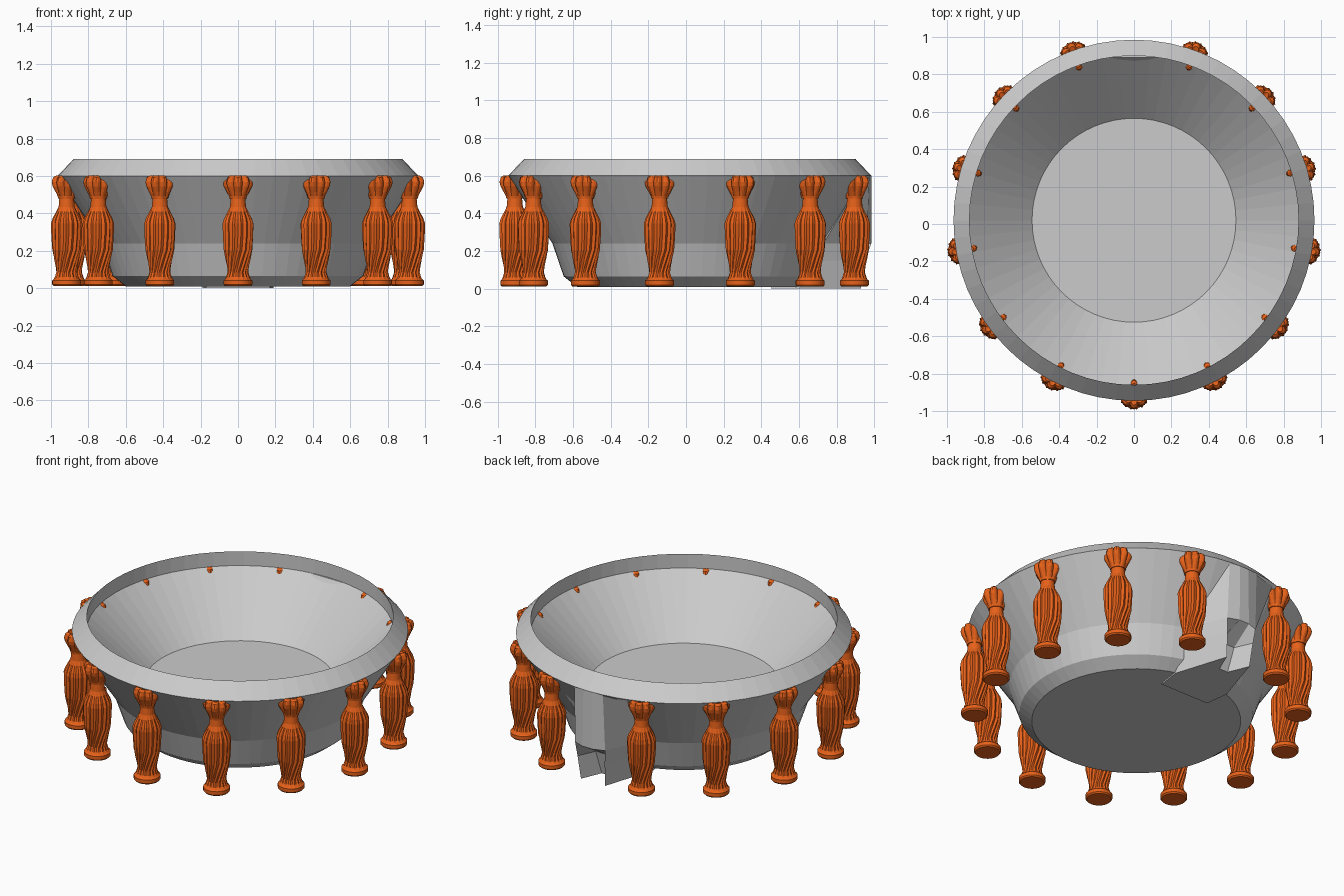
import bpy, bmesh, math
from math import sin, cos, pi, radians

if "Cube" in bpy.data.objects:
    bpy.data.objects.remove(bpy.data.objects["Cube"])

CY = 0.02          # basin centre along y
orange = bpy.data.materials.new("terracotta")
orange.diffuse_color = (0.8, 0.12, 0.01, 1)
orange.use_nodes = True
orange.node_tree.nodes["Principled BSDF"].inputs["Base Color"].default_value = orange.diffuse_color


def finish(name, bm, mat=None):
    bmesh.ops.remove_doubles(bm, verts=bm.verts, dist=1e-5)
    bmesh.ops.recalc_face_normals(bm, faces=bm.faces)
    me = bpy.data.meshes.new(name)
    bm.to_mesh(me)
    bm.free()
    ob = bpy.data.objects.new(name, me)
    bpy.context.collection.objects.link(ob)
    if mat:
        me.materials.append(mat)
    return ob


def loft(bm, rings, caps=True):
    """Skin a list of closed rings of points."""
    vs = [[bm.verts.new(p) for p in ring] for ring in rings]
    n = len(vs[0])
    for a, b in zip(vs, vs[1:]):
        for i in range(n):
            j = (i + 1) % n
            bm.faces.new((a[i], a[j], b[j], b[i]))
    if caps:
        bm.faces.new(vs[0][::-1])
        bm.faces.new(vs[-1])


# basin: outer wall, bevelled rim, upright inner lip, sloping bowl and floor
profile = [(0.60, 0.01), (0.67, 0.065), (0.73, 0.24), (0.965, 0.60),
           (0.88, 0.69), (0.88, 0.60), (0.545, 0.28)]
bm = bmesh.new()
N = 64
loft(bm, [[(r * cos(2 * pi * i / N), CY + r * sin(2 * pi * i / N), z)
           for i in range(N)] for r, z in profile])
basin = finish("basin", bm)

# back pier: half outlines (inner, wing, front, notch) at four heights
levels = [
    (0.00, (0.17, 0.45), (0.19, 0.60), (0.085, 0.93), (0.03, 0.80)),
    (0.15, (0.17, 0.55), (0.20, 0.69), (0.095, 0.95), (0.045, 0.84)),
    (0.24, (0.17, 0.65), (0.21, 0.73), (0.105, 0.96), (0.035, 0.985)),
    (0.60, (0.20, 0.89), (0.25, 0.945), (0.10, 0.975), (0.03, 0.985)),
]
rings = []
for z, *half in levels:
    rings.append([(x, y, z) for x, y in half] +
                 [(-x, y, z) for x, y in reversed(half)])
bm = bmesh.new()
loft(bm, rings)
bmesh.ops.triangulate(bm, faces=[f for f in bm.faces if len(f.verts) > 4])
finish("back_pier", bm)

# baluster leg: (radius, height, flute depth, twist in degrees)
body = [
    (0.070, 0.012, 0, 0), (0.077, 0.020, 0, 0), (0.077, 0.042, 0, 0),
    (0.068, 0.050, 0, 0), (0.064, 0.060, 0.10, 0), (0.056, 0.085, 0.12, 0),
    (0.058, 0.110, 0.12, 8), (0.068, 0.160, 0.12, 20),
    (0.077, 0.205, 0.12, 30), (0.082, 0.280, 0.12, 33),
    (0.084, 0.345, 0.12, 33), (0.076, 0.372, 0.10, 33),
    (0.056, 0.410, 0.08, 33), (0.043, 0.435, 0, 33), (0.039, 0.480, 0, 33),
]
M = 32
bm = bmesh.new()
rings = []
for r, z, d, tw in body:
    rings.append([(r * (1 - d * (i % 2)) * cos(2 * pi * i / M + radians(tw)),
                   r * (1 - d * (i % 2)) * sin(2 * pi * i / M + radians(tw)), z)
                  for i in range(M)])
loft(bm, rings)

# leafy capital on top of the leg
capital = [(0.044, 0.478, 0), (0.048, 0.492, 0.05), (0.060, 0.515, 0.16),
           (0.076, 0.545, 0.22), (0.081, 0.568, 0.25), (0.074, 0.592, 0.28),
           (0.058, 0.602, 0.25), (0.030, 0.592, 0.10)]
rings = []
for r, z, d in capital:
    ring = []
    for i in range(48):
        a = 2 * pi * i / 48
        k = r * (1 - d * (1 - abs(cos(4 * a))))
        ring.append((k * cos(a), k * sin(a), z))
    rings.append(ring)
loft(bm, rings)
leg = finish("leg", bm, orange)

# thirteen legs around the basin, leaving the back open for the pier
for k in range(-6, 7):
    a = radians(26.7 * k)
    ob = leg if k == -6 else bpy.data.objects.new("leg", leg.data)
    if k != -6:
        bpy.context.collection.objects.link(ob)
    ob.location = (0.93 * sin(a), CY - 0.93 * cos(a), 0)
    ob.rotation_euler = (0, 0, a)
